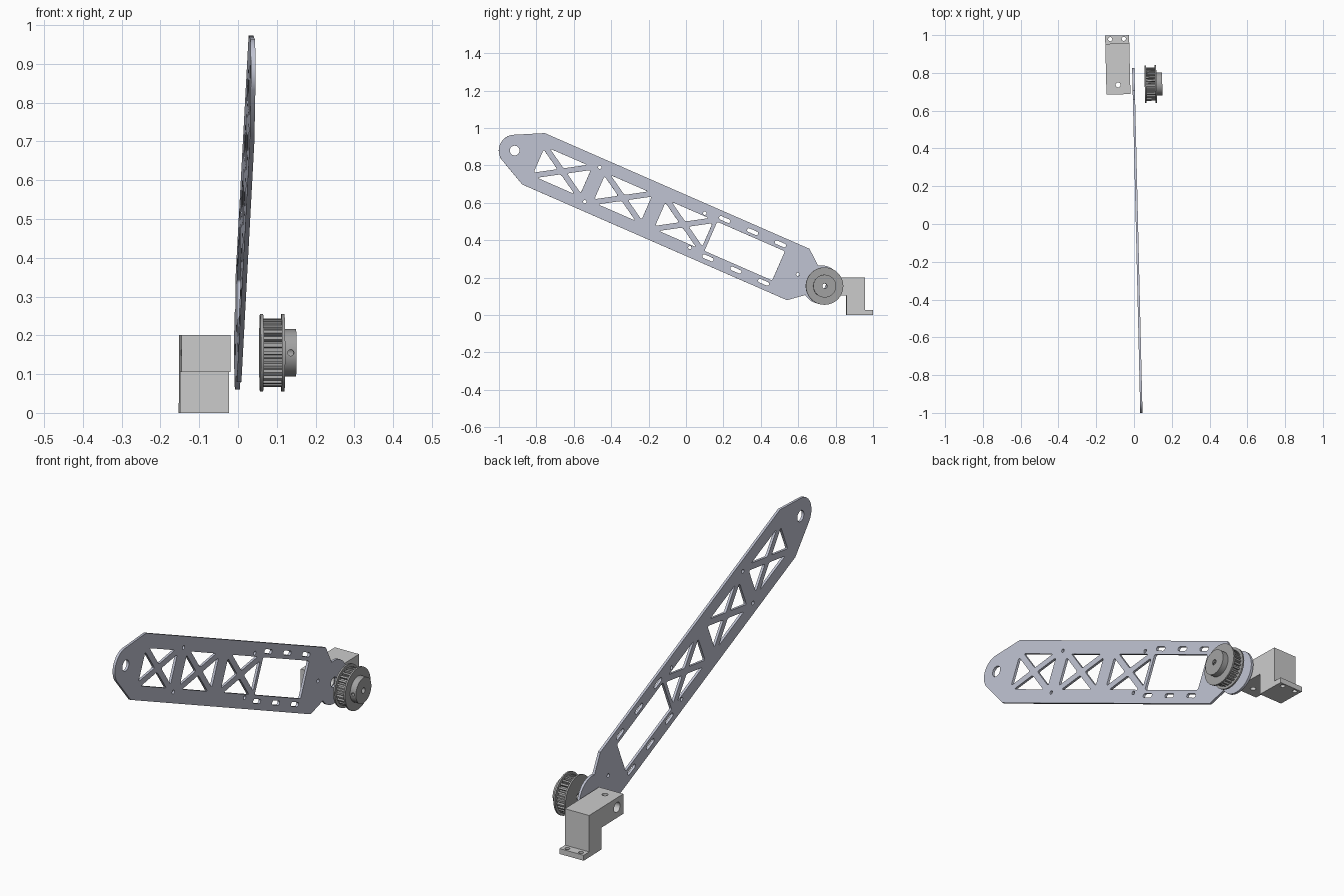
import bpy, bmesh
from math import sin, cos, pi, radians, hypot
from mathutils import Matrix, Vector

if "Cube" in bpy.data.objects:
    bpy.data.objects.remove(bpy.data.objects["Cube"])

YAW = Matrix.Rotation(radians(1.35), 4, 'Z')          # whole assembly is slightly turned
AXES = Matrix(((0, 0, 1, 0), (1, 0, 0, 0), (0, 1, 0, 0), (0, 0, 0, 1)))  # profile (y, z), depth x


def material(name, rgb):
    m = bpy.data.materials.new(name)
    m.diffuse_color = (*rgb, 1)
    m.use_nodes = True
    m.node_tree.nodes["Principled BSDF"].inputs["Base Color"].default_value = m.diffuse_color
    return m


BLUE = material("blue_grey", (0.53, 0.55, 0.65))
DARK = material("dark_grey", (0.36, 0.36, 0.36))
STEEL = material("steel_grey", (0.60, 0.63, 0.63))


def arc(cx, cy, r, a0=0, a1=360, n=32):
    full = abs(a1 - a0) >= 360
    steps = n if full else n - 1
    return [(cx + r * cos(radians(a0 + (a1 - a0) * i / steps)),
             cy + r * sin(radians(a0 + (a1 - a0) * i / steps))) for i in range(n)]


def rounded(pts, r, n=4):
    """Soften polygon corners with short quadratic curves."""
    out = []
    for i, p in enumerate(pts):
        p, a, b = Vector(p), Vector(pts[i - 1]), Vector(pts[(i + 1) % len(pts)])
        s, e = p + (a - p).normalized() * r, p + (b - p).normalized() * r
        for k in range(n + 1):
            t = k / n
            out.append(tuple(s * (1 - t) ** 2 + p * 2 * t * (1 - t) + e * t * t))
    return out


def slab(name, outlines, x0, x1, mat):
    """Extrude closed (y, z) outlines, inner ones being holes, from x0 to x1."""
    cu = bpy.data.curves.new(name, 'CURVE')
    cu.dimensions, cu.fill_mode, cu.extrude = '2D', 'BOTH', (x1 - x0) / 2
    for pts in outlines:
        s = cu.splines.new('POLY')
        s.points.add(len(pts) - 1)
        for q, p in zip(s.points, pts):
            q.co = (p[0], p[1], 0, 1)
        s.use_cyclic_u = True
    ob = bpy.data.objects.new(name, cu)
    bpy.context.collection.objects.link(ob)
    bpy.ops.object.select_all(action='DESELECT')
    bpy.context.view_layer.objects.active = ob
    ob.select_set(True)
    bpy.ops.object.convert(target='MESH')
    ob = bpy.context.view_layer.objects.active
    bm = bmesh.new()
    bm.from_mesh(ob.data)
    bmesh.ops.remove_doubles(bm, verts=bm.verts, dist=1e-5)
    bm.transform(YAW @ Matrix.Translation(((x0 + x1) / 2, 0, 0)) @ AXES)
    bmesh.ops.recalc_face_normals(bm, faces=bm.faces)
    bm.to_mesh(ob.data)
    bm.free()
    ob.data.materials.clear()
    ob.data.materials.append(mat)
    bpy.ops.object.shade_smooth_by_angle(angle=radians(30))
    return ob


def drill(ob, loc, r, depth, axis='Z'):
    rot = Matrix.Rotation(pi / 2, 4, 'X') if axis == 'Y' else Matrix()
    me = bpy.data.meshes.new("drill")
    bm = bmesh.new()
    bmesh.ops.create_cone(bm, cap_ends=True, segments=24, radius1=r, radius2=r,
                          depth=depth, matrix=YAW @ Matrix.Translation(loc) @ rot)
    bm.to_mesh(me)
    bm.free()
    cutter = bpy.data.objects.new("drill", me)
    cutter.hide_render = True
    bpy.context.collection.objects.link(cutter)
    mod = ob.modifiers.new("hole", 'BOOLEAN')
    mod.operation, mod.solver, mod.object = 'DIFFERENCE', 'EXACT', cutter
    bpy.context.view_layer.objects.active = ob
    bpy.ops.object.modifier_apply(modifier=mod.name)
    bpy.data.objects.remove(cutter)


# Arm plate, drawn along its own axis (u along, v across) and then tilted
TILT = radians(23.6)


def tilt(pts):
    return [(0.7235 - u * cos(TILT) + v * sin(TILT),
             0.163 + u * sin(TILT) + v * cos(TILT)) for u, v in pts]


arm = [[(0.135, 0.15)] + arc(0, 0, 0.103, 56.5, 303.5, 32) + [(0.135, -0.15), (1.68, -0.15)]
       + arc(1.79, 0, 0.085, -57.8, 57.8, 20) + [(1.68, 0.15)]]
arm += [arc(0, 0, 0.024), arc(1.79, 0, 0.026), arc(0.137, 0, 0.009, n=16)]
arm.append(rounded([(0.25, -0.085), (0.645, -0.085), (0.645, 0.085), (0.25, 0.085)], 0.01))
for side in (-1, 1):
    for u in (0.724, 1.337):                                   # bolt holes
        arm.append(arc(u, side * 0.1, 0.009, n=16))
    for u in (0.288, 0.45, 0.613):                             # slots
        arm.append(arc(u + 0.022, side * 0.112, 0.01, -90, 90, 8)
                   + arc(u - 0.022, side * 0.112, 0.01, 90, 270, 8))
w, h, t = 0.1375, 0.085, 0.015
k = h / w
s = t * hypot(1, k)
for c in (0.8025, 1.1575, 1.5125):                             # crossed truss openings
    for d in (-1, 1):
        arm.append(rounded([(c + d * s / k, 0), (c + d * w, h - s), (c + d * w, s - h)], 0.012))
        arm.append(rounded([(c, d * s), (c + w - s / k, d * h), (c - w + s / k, d * h)], 0.012))
slab("arm_plate", [tilt(p) for p in arm], 0.0095, 0.0215, BLUE)

# Pivot bracket: stepped block with foot, shaft bore, cross hole and foot holes
PY, PZ = 0.738, 0.155
block = [(0.688, 0.105), (0.858, 0.105), (0.858, 0), (1, 0), (1, 0.026),
         (0.957, 0.026), (0.957, 0.201), (0.688, 0.201)]
bracket = slab("pivot_bracket", [block, arc(PY, PZ, 0.024)], -0.1295, -0.0025, STEEL)
drill(bracket, (-0.067, PY, PZ), 0.013, 0.2)
for x in (-0.103, -0.031):
    drill(bracket, (x, 0.981, 0.013), 0.011, 0.1)

# Toothed pulley: two flanges, tooth ring and hub on one axis
bore = arc(PY, PZ, 0.013, n=24)
N = 28
teeth = []
for i in range(N):
    for f, r in ((-0.30, 0.076), (-0.22, 0.088), (0.22, 0.088), (0.30, 0.076)):
        a = 2 * pi * (i + f) / N
        teeth.append((PY + r * cos(a), PZ + r * sin(a)))
slab("pulley_teeth", [teeth, bore], 0.082, 0.129, DARK)
for name, x in (("pulley_inner_flange", 0.074), ("pulley_outer_flange", 0.129)):
    slab(name, [arc(PY, PZ, 0.1, n=64), bore], x, x + 0.008, DARK)
hub = slab("pulley_hub", [arc(PY, PZ, 0.061, n=48), bore], 0.137, 0.167, DARK)
drill(hub, (0.152, PY - 0.05, PZ), 0.008, 0.09, 'Y')           # set screw hole
